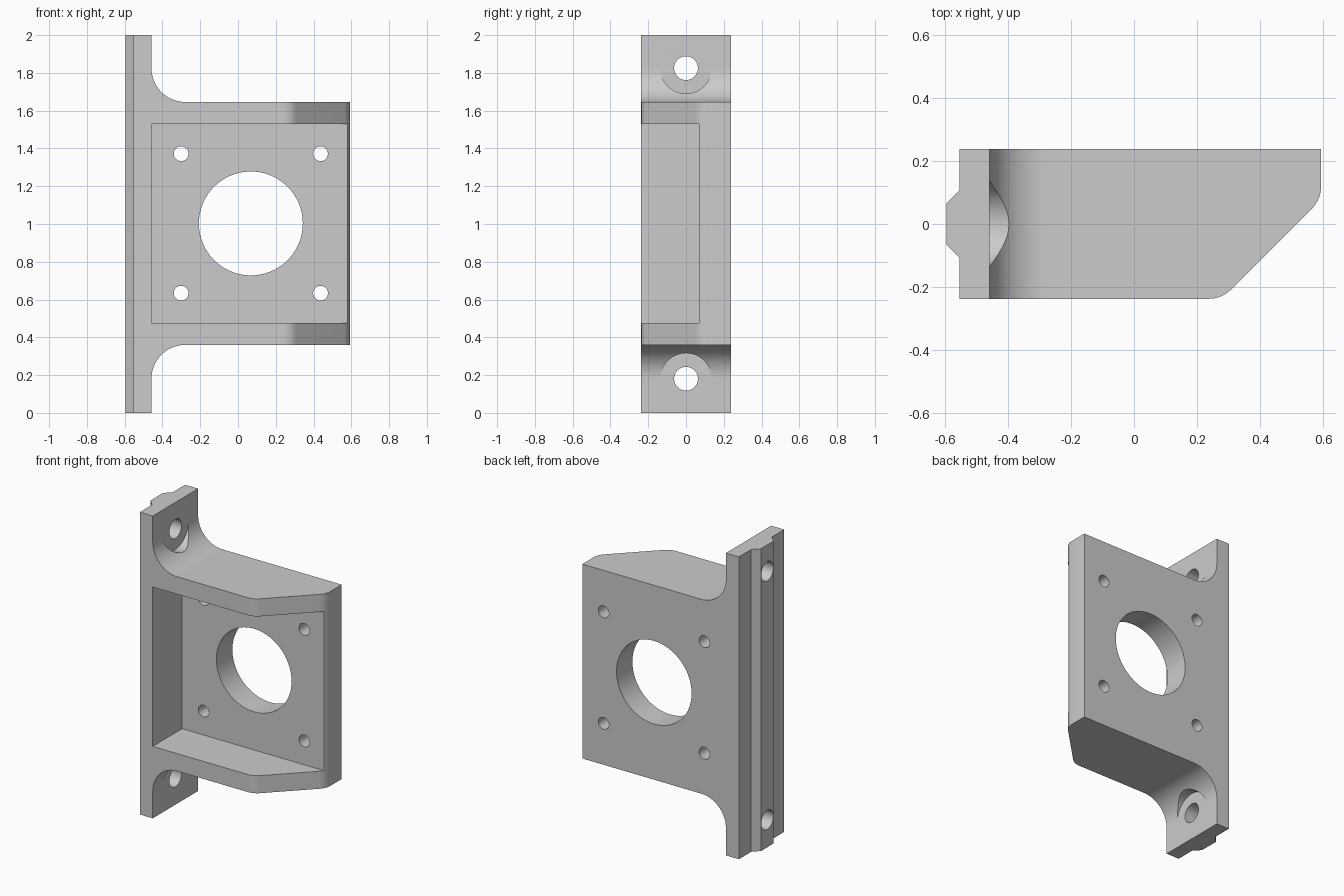
import bpy
import bmesh
import math
from mathutils import Matrix, Vector

cube = bpy.data.objects.get("Cube")
if cube:
    bpy.data.objects.remove(cube, do_unlink=True)

MID = 1.003            # height of the motor axis
FACE_X = -0.458        # inner face of the mounting flange
HALF_H = 0.643         # half height of the motor housing
SCREW_Z = 0.822        # flange screw offset from the motor axis
FILLET = SCREW_Z - HALF_H

grey = bpy.data.materials.new("plain grey")
grey.use_nodes = True
colour = (0.6, 0.6, 0.6, 1)
grey.diffuse_color = colour
grey.node_tree.nodes["Principled BSDF"].inputs["Base Color"].default_value = colour


def finish(bm, name):
    bmesh.ops.recalc_face_normals(bm, faces=bm.faces)
    mesh = bpy.data.meshes.new(name)
    bm.to_mesh(mesh)
    bm.free()
    mesh.materials.append(grey)
    ob = bpy.data.objects.new(name, mesh)
    bpy.context.collection.objects.link(ob)
    return ob


def prism(name, points, start, extrude):
    """Extrude a closed loop of 3D points, moved by start, along a vector."""
    bm = bmesh.new()
    face = bm.faces.new([bm.verts.new(Vector(p) + Vector(start)) for p in points])
    new = bmesh.ops.extrude_face_region(bm, geom=[face])["geom"]
    bmesh.ops.translate(bm, vec=extrude,
                        verts=[v for v in new if isinstance(v, bmesh.types.BMVert)])
    return finish(bm, name)


def cylinder(name, centre, radius, depth, axis, segments=64):
    bm = bmesh.new()
    turn = Vector((0, 0, 1)).rotation_difference(Vector(axis)).to_matrix().to_4x4()
    bmesh.ops.create_cone(bm, cap_ends=True, segments=segments, radius1=radius,
                          radius2=radius, depth=depth,
                          matrix=Matrix.Translation(centre) @ turn)
    return finish(bm, name)


def arc(cx, cy, r, a0, a1, n):
    return [(cx + r * math.cos(math.radians(a0 + (a1 - a0) * i / n)),
             cy + r * math.sin(math.radians(a0 + (a1 - a0) * i / n)))
            for i in range(n + 1)]


def combine(target, cutter, operation="DIFFERENCE"):
    mod = target.modifiers.new("cut", "BOOLEAN")
    mod.operation = operation
    mod.solver = "EXACT"
    mod.object = cutter
    bpy.context.view_layer.objects.active = target
    bpy.ops.object.modifier_apply(modifier=mod.name)
    bpy.data.objects.remove(cutter, do_unlink=True)


# Side outline: tall flange with the housing blended in by fillets
fx = FACE_X + FILLET
outline = [(-0.8, 0), (FACE_X, 0)]
outline += arc(fx, MID - SCREW_Z, FILLET, 180, 90, 24)
outline += [(0.8, MID - HALF_H), (0.8, MID + HALF_H)]
outline += arc(fx, MID + SCREW_Z, FILLET, 270, 180, 24)
outline += [(FACE_X, 2), (-0.8, 2)]
bracket = prism("motor_bracket", [(x, 0, z) for x, z in outline],
                (0, -0.5, 0), (0, 1, 0))

# Plan outline: locating rib on the flange, rounded sloping front corner
plan = [(-0.553, -0.237)]
plan += arc(0.237, -0.137, 0.1, 270, 315, 12)
plan += arc(0.493, 0.119, 0.1, 315, 360, 12)
plan += [(0.593, 0.237), (-0.553, 0.237), (-0.553, 0.108),
         (-0.595, 0.066), (-0.595, -0.066), (-0.553, -0.108)]
combine(bracket, prism("plan_cutter", [(x, y, 0) for x, y in plan],
                       (0, 0, -0.5), (0, 0, 3)), "INTERSECT")

# Motor pocket, open to the front and the sloping corner
pocket = [(FACE_X, -0.6), (0.9, -0.6), (0.9, 0.07), (FACE_X, 0.07)]
combine(bracket, prism("pocket_cutter", [(x, y, 0) for x, y in pocket],
                       (0, 0, MID - 0.527), (0, 0, 1.054)))

# Shaft opening and four motor screw holes through the face plate
combine(bracket, cylinder("shaft_cutter", (0.068, 0.15, MID), 0.275, 0.5, (0, 1, 0), 96))
for sx in (-1, 1):
    for sz in (-1, 1):
        combine(bracket, cylinder("screw_cutter", (0.068 + sx * 0.369, 0.15, MID + sz * 0.369),
                                  0.039, 0.5, (0, 1, 0), 40))

# Flange screw holes, with screw head clearance cut into the fillets
for sz in (-1, 1):
    z = MID + sz * SCREW_Z
    combine(bracket, cylinder("head_cutter", (FACE_X + 0.2005, 0, z), 0.135, 0.4, (1, 0, 0)))
    combine(bracket, cylinder("flange_hole_cutter", (-0.5, 0, z), 0.063, 0.5, (1, 0, 0)))

# Smooth rounds, crisp edges
bpy.ops.object.select_all(action="DESELECT")
bracket.select_set(True)
bpy.context.view_layer.objects.active = bracket
bpy.ops.object.shade_smooth_by_angle(angle=math.radians(25))
